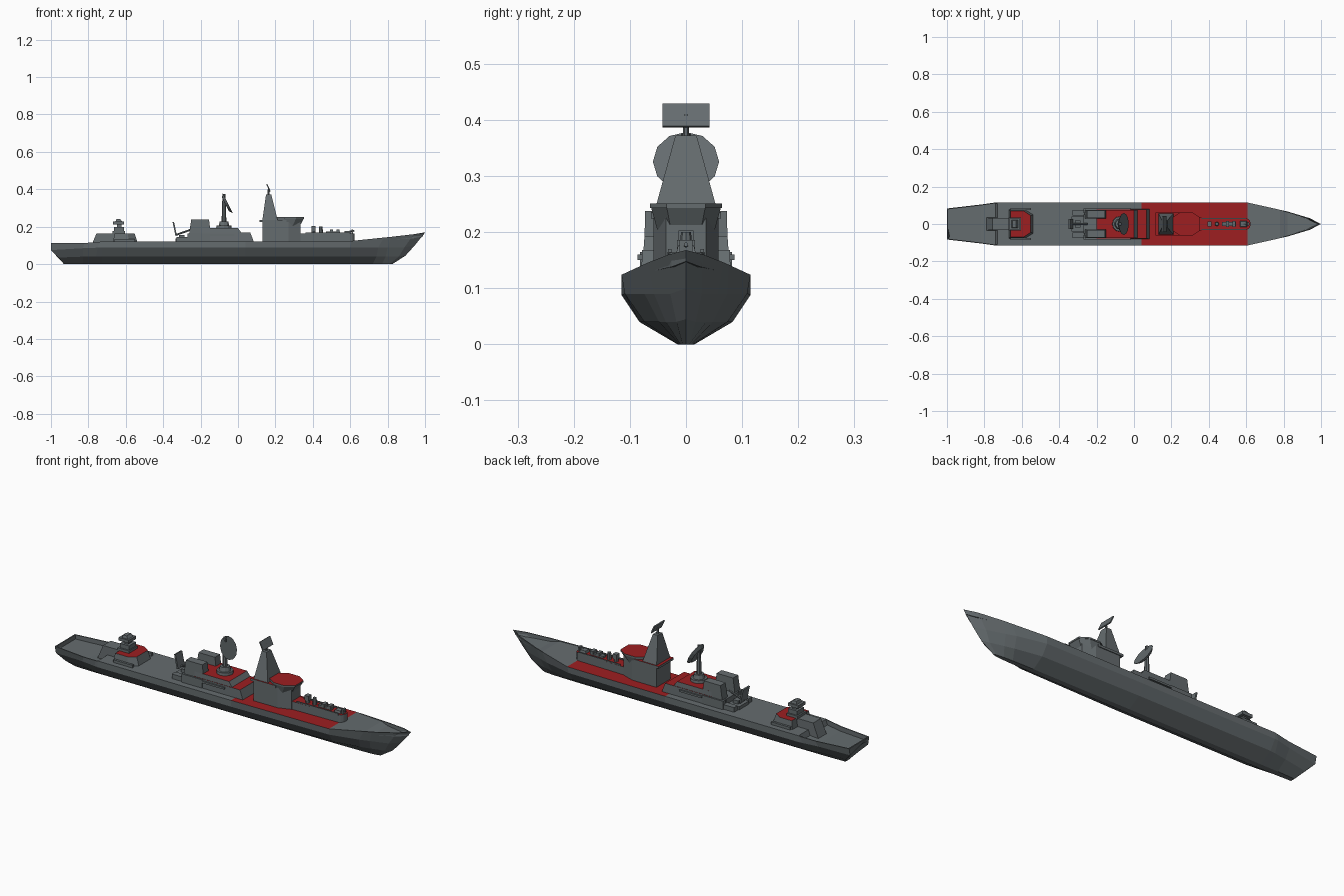
import bpy, bmesh, math
from mathutils import Matrix, Vector

if "Cube" in bpy.data.objects:
    bpy.data.objects.remove(bpy.data.objects["Cube"])


def material(name, rgb):
    m = bpy.data.materials.new(name)
    m.diffuse_color = (*rgb, 1)
    m.use_nodes = True
    m.node_tree.nodes["Principled BSDF"].inputs["Base Color"].default_value = m.diffuse_color
    return m


GREY = material("naval grey", (0.130, 0.150, 0.158))
RED = material("deck red", (0.34, 0.013, 0.015))


def finish(name, bm, red_rule=None):
    bmesh.ops.remove_doubles(bm, verts=bm.verts, dist=1e-5)
    bmesh.ops.recalc_face_normals(bm, faces=bm.faces)
    bm.normal_update()
    for f in bm.faces:
        if red_rule and f.normal.z > 0.9 and red_rule(f.calc_center_median()):
            f.material_index = 1
    me = bpy.data.meshes.new(name)
    bm.to_mesh(me)
    bm.free()
    me.materials.append(GREY)
    me.materials.append(RED)
    ob = bpy.data.objects.new(name, me)
    bpy.context.collection.objects.link(ob)
    return ob


def loft(name, low, z0, top, z1, red=False):
    """Solid between two outlines with the same number of points."""
    bm = bmesh.new()
    a = [bm.verts.new((x, y, z0)) for x, y in low]
    b = [bm.verts.new((x, y, z1)) for x, y in top]
    n = len(a)
    bm.faces.new(a)
    bm.faces.new(b)
    for i in range(n):
        j = (i + 1) % n
        bm.faces.new((a[i], a[j], b[j], b[i]))
    return finish(name, bm, (lambda c: True) if red else None)


def rect(x0, x1, w, y=0):
    return [(x0, y - w), (x1, y - w), (x1, y + w), (x0, y + w)]


def mirrored(half):
    return half + [(x, -y) for x, y in reversed(half)]


def block(name, x0, x1, w, z0, z1, top=None, y=0, red=False):
    """Box, or a tapered box when top = (x0, x1, half width)."""
    return loft(name, rect(x0, x1, w, y), z0, rect(*(top or (x0, x1, w)), y), z1, red)


def rod(name, p, q, r0, r1, sides=8):
    p, q = Vector(p), Vector(q)
    bm = bmesh.new()
    rot = (q - p).to_track_quat('Z', 'Y').to_matrix().to_4x4()
    bmesh.ops.create_cone(bm, cap_ends=True, segments=sides, radius1=r0, radius2=r1,
                          depth=(q - p).length, matrix=Matrix.Translation((p + q) / 2) @ rot)
    return finish(name, bm)


def panel(name, centre, thick, w, h, tilt):
    bm = bmesh.new()
    bmesh.ops.create_cube(bm, size=1, matrix=Matrix.Translation(centre)
                          @ Matrix.Rotation(tilt, 4, 'Y') @ Matrix.Diagonal((thick, w, h, 1)))
    return finish(name, bm)


# Hull: stations of keel, chine, side and deck points, plus the bulwark drop
mid = lambda x: [(x, .015, 0), (x, .083, .04), (x, .115, .088), (x, .115, .121)]
stations = [
    ([(-.93, .012, 0), (-.96, .05, .035), (-1, .074, .075), (-1, .083, .113)], .022),
    ([(-.83, .015, 0), (-.83, .068, .04), (-.83, .097, .085), (-.82, .104, .113)], .025),
    ([(-.77, .015, 0), (-.76, .08, .04), (-.75, .113, .088), (-.74, .115, .119)], .025),
    (mid(-.73), 0), (mid(.04), 0),
    ([(.6, .014, 0), (.6, .074, .04), (.6, .109, .09), (.606, .115, .124)], 0),
    ([(.72, .012, 0), (.74, .048, .04), (.75, .074, .09), (.78, .076, .142)], .003),
    ([(.77, .010, 0), (.79, .036, .04), (.80, .057, .09), (.82, .067, .146)], .016),
    ([(.81, .006, 0), (.86, .017, .04), (.89, .028, .09), (.94, .031, .16)], .022),
    ([(.825, 0, 0), (.895, 0, .045), (.945, 0, .1), (1, 0, .168)], .02),
]
bm = bmesh.new()
rings = []
for i, (half, drop) in enumerate(stations):
    x, y, z = half[-1]
    x += .006 if i == 0 else (-.012 if i == len(stations) - 1 else 0)
    y = max(0, y - .005)
    half = half + [(x, y, z), (x, y, z - drop)]
    ring = half[::-1] + [(px, -py, pz) for px, py, pz in half]
    rings.append([bm.verts.new(p) for p in ring])
for a, b in zip(rings, rings[1:]):
    for k in range(12):
        bm.faces.new((a[k], a[(k + 1) % 12], b[(k + 1) % 12], b[k]))
s = rings[0]
bm.faces.new(s[2:10])                        # transom
bm.faces.new((s[1], s[2], s[9], s[10]))      # stern rail
bm.faces.new((s[0], s[1], s[10], s[11]))     # stern inner wall
bmesh.ops.dissolve_degenerate(bm, dist=1e-6, edges=bm.edges)
finish("hull", bm, lambda c: .04 < c.x < .6)

# Aft deckhouse with close-in gun
block("aft_hangar", -.79, -.66, .034, .085, .163, (-.757, -.65, .032))
loft("aft_deckhouse", mirrored([(-.67, .078), (-.58, .078), (-.535, .05)]), .11,
     mirrored([(-.66, .07), (-.59, .07), (-.553, .045)]), .163, red=True)
block("aft_gun_base", -.67, -.605, .036, .16, .176)
block("aft_gun_body", -.662, -.61, .028, .176, .198)
block("aft_gun_neck", -.648, -.624, .016, .198, .212)
block("aft_gun_head", -.668, -.61, .03, .212, .228)
block("aft_gun_cap", -.655, -.62, .022, .228, .241, (-.65, -.63, .018))

# Aft tilting panel and its stand
block("launcher_platform", -.335, -.25, .04, .118, .138)
block("launcher_stand", -.315, -.285, .02, .135, .155)
panel("launcher_panel", (-.338, 0, .188), .008, .055, .075, math.radians(-12))
rod("launcher_arm", (-.335, 0, .155), (-.25, 0, .185), .005, .005, 6)

# Midships house with stepped red roofs
block("mid_house_low", -.20, .085, .080, .118, .168, (-.20, .066, .078), red=True)
block("mid_house_upper", -.20, .02, .076, .165, .193, (-.20, 0, .074), red=True)
block("mid_house_rear", -.27, -.19, .05, .118, .165)
for side, label in ((1, "left"), (-1, "right")):
    block("funnel_" + label, -.268, -.14, .023, .118, .238, (-.25, -.155, .021), y=.052 * side)
    block("funnel_step_" + label, -.27, -.15, .012, .118, .165, y=.07 * side)
    block("side_locker_" + label, -.33, -.26, .015, .118, .145, y=.06 * side)
    block("side_gallery_" + label, -.15, -.02, .004, .150, .160, y=.082 * side)
    block("stern_step_" + label, -.66, -.55, .006, .118, .135, y=.08 * side)

# Midships dish radar
rod("dish_base", (-.075, 0, .19), (-.075, 0, .207), .042, .040, 12)
rod("dish_drum", (-.075, 0, .205), (-.075, 0, .228), .03, .024, 10)
rod("dish_column", (-.075, 0, .225), (-.075, 0, .375), .013, .008, 8)
axis = Vector((.89, 0, .45))
centre = Vector((-.06, 0, .323))
rod("dish", centre - axis * .008, centre + axis * .006, .042, .059, 12)

# Forward tower, ledge and flared bridge
tower = mirrored([(.13, .058), (.27, .058), (.335, .036)])
loft("tower", tower, .118, tower, .226)
block("tower_ledge", .115, .26, .062, .224, .236, red=True)
loft("bridge", mirrored([(.21, .036), (.24, .050), (.29, .050), (.328, .026)]), .20,
     mirrored([(.205, .032), (.25, .062), (.31, .062), (.352, .034)]), .243, red=True)
loft("bridge_roof", mirrored([(.205, .034), (.25, .064), (.31, .064), (.354, .035)]), .243,
     mirrored([(.205, .034), (.25, .064), (.31, .064), (.354, .035)]), .251, red=True)

# Pyramid mast with flat radar
block("mast", .13, .212, .057, .234, .372, (.15, .178, .019))
rod("mast_pole", (.163, 0, .37), (.163, 0, .41), .006, .004, 6)
panel("mast_radar", (.163, 0, .408), .006, .084, .044, math.radians(-25))

# Forward weapons house with rounded nose
nose = [(.60 + .024 * math.sin(a), .030 * math.cos(a)) for a in (0, .5, 1.0, 1.4)]
house = mirrored([(.32, .034)] + nose)
loft("forward_house", house, .118, house, .164, red=True)
for side, label in ((1, "left"), (-1, "right")):
    block("forward_rail_" + label, .36, .60, .003, .16, .170, y=.029 * side)
rod("director_post", (.403, 0, .16), (.403, 0, .178), .012, .010)
block("director_head", .392, .415, .013, .178, .203)
rod("sensor_drum", (.443, 0, .16), (.443, 0, .200), .012, .009)
block("launcher_row", .47, .545, .011, .16, .174)
for i, x in enumerate((.50, .535)):
    block(f"launcher_box_{i + 1}", x - .009, x + .009, .016, .17, .186)
block("fore_gun_base", .565, .605, .018, .16, .176, (.57, .60, .014))
rod("fore_gun_barrel", (.585, 0, .172), (.622, 0, .178), .005, .004, 6)
block("fore_gun_shield", .606, .616, .012, .16, .186)
